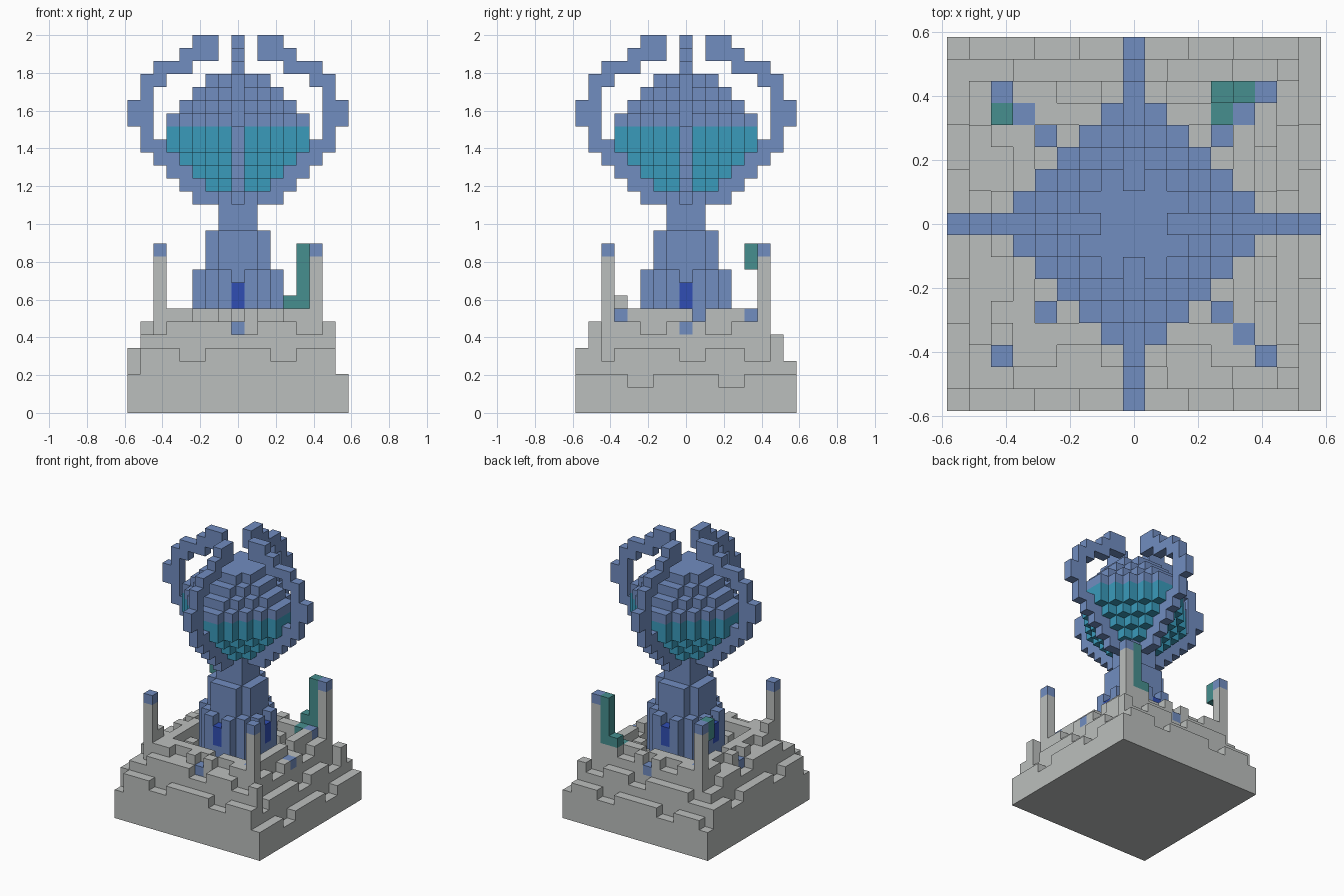
import bpy, bmesh
from mathutils import Vector

if "Cube" in bpy.data.objects:
    bpy.data.objects.remove(bpy.data.objects["Cube"], do_unlink=True)

V = 2 / 29          # block edge length
grid = {}           # block position -> part name


def material(name, rgb):
    m = bpy.data.materials.new(name)
    m.use_nodes = True
    m.diffuse_color = (*rgb, 1)
    m.node_tree.nodes["Principled BSDF"].inputs["Base Color"].default_value = (*rgb, 1)
    return m


stone = material("grey stone", (0.50, 0.52, 0.51))
blue = material("soft blue metal", (0.165, 0.266, 0.527))
teal = material("teal glass", (0.042, 0.328, 0.497))
navy = material("deep blue door", (0.03, 0.076, 0.456))
green = material("green copper", (0.061, 0.275, 0.275))


def column(part, x, y, z0, z1):
    for z in range(z0, z1 + 1):
        grid[x, y, z] = part


def octagon(part, z, r):
    """One layer of stepped diamond with clipped tips."""
    for x in range(-r, r + 1):
        for y in range(-r, r + 1):
            if abs(x) + abs(y) <= r + 1:
                grid[x, y, z] = part


# Stepped stone base: each side has its own terrace heights, notched along its run
NOTCH = "01110011111001110"
SIDES = {(0, -1): (4, 6, 7), (1, 0): (2, 4, 6), (0, 1): (3, 5, 7), (-1, 0): (4, 6, 7)}
heights = {}
for x in range(-8, 9):
    for y in range(-8, 9):
        r = max(abs(x), abs(y))
        if abs(y) >= abs(x):
            side, t = (0, 1 if y > 0 else -1), x
        else:
            side, t = (1 if x > 0 else -1, 0), y
        if r >= 6:
            h = SIDES[side][8 - r] + int(NOTCH[(t + 8 + 3 * (8 - r)) % 17])
        elif r == 5:
            h = 7 + int(NOTCH[(t + 11) % 17])
        elif r == 4:
            h = 6 + int(abs(t) == 2)
        else:
            h = 6
        if abs(x) == abs(y) == 8:
            h = 3
        heights[x, y] = h

# Low sills in front of the side outlets, walls behind them
for dx, dy in SIDES:
    heights[dx * 6, dy * 6] = 6
    heights[dx * 7, dy * 7] = min(6, heights[dx * 7, dy * 7])
    heights[dx * 5, dy * 5] = 8
heights.update({(4, 6): 8, (5, 6): 8, (4, 5): 7, (-6, -5): 9})
for (x, y), h in heights.items():
    column("stone_base", x, y, 0, h - 1)

# Side outlets and diagonal conduits
for dx, dy in SIDES:
    column("conduits", dx * 6, dy * 6, 6, 6)
for sx in (-1, 1):
    for sy in (-1, 1):
        x, y = sx * 4, sy * 4
        grid.pop((x, y, 7), None)
        column("conduits", x, y, 6, 6)
        if (sx, sy) != (-1, -1):
            column("conduits", sx * 5, sy * 5, 7, 7)
        # Corner pillars with caps
        column("corner_pillars", sx * 6, sy * 6, 6, 11)
        column("pillar_caps", sx * 6, sy * 6, 12, 12)

# Copper pipes on the two back pillars
column("copper_pipes", 5, 6, 8, 12)
column("copper_pipes", 4, 6, 8, 8)
column("copper_pipes", 4, 5, 7, 7)
column("copper_pipes", -6, 5, 11, 12)

# Tapering tower with a door on each side
for z in range(6, 17):
    octagon("tower", z, 3 if z < 11 else 2 if z < 14 else 1)
for dx, dy in SIDES:
    del grid[dx * 3, dy * 3, 10]
    column("doors", dx * 3, dy * 3, 8, 9)

# Globe: glass lower half and metal dome
for z, r in enumerate((2, 3, 4, 5, 5, 5, 4, 3, 2), start=17):
    octagon("globe_glass" if z < 22 else "globe_dome", z, r)

# Four open claw arms around the globe: (inner, outer) reach per layer
ARM = [(2, 3), (3, 4), (4, 5), (5, 6), (6, 7), (7, 7), (7, 8), (7, 8),
       (7, 7), (6, 7), (4, 6), (2, 4), (2, 3)]
for dx, dy in SIDES:
    for z, (a, b) in enumerate(ARM, start=16):
        for d in range(a, b + 1):
            grid[dx * d, dy * d, z] = "claw_arms"

# Turn the blocks into one mesh per part, keeping only exposed faces
MATERIALS = {"stone_base": stone, "corner_pillars": stone, "conduits": blue,
             "pillar_caps": blue, "tower": blue, "globe_dome": blue,
             "claw_arms": blue, "globe_glass": teal, "doors": navy,
             "copper_pipes": green}
AXES = [Vector(a) for a in ((1, 0, 0), (0, 1, 0), (0, 0, 1))]
for part, mat in MATERIALS.items():
    bm = bmesh.new()
    for cell in [c for c, p in grid.items() if p == part]:
        centre = Vector(cell) + Vector((0, 0, 0.5))
        for i in range(3):
            for s in (-1, 1):
                n = AXES[i] * s
                if tuple(int(c + d) for c, d in zip(cell, n)) in grid:
                    continue
                u, w = AXES[(i + 1) % 3] * s, AXES[(i + 2) % 3]
                corners = (-u - w, u - w, u + w, w - u)
                bm.faces.new([bm.verts.new((centre + (n + c) / 2) * V) for c in corners])
    bmesh.ops.remove_doubles(bm, verts=bm.verts, dist=V / 100)
    mesh = bpy.data.meshes.new(part)
    bm.to_mesh(mesh)
    bm.free()
    mesh.materials.append(mat)
    bpy.context.collection.objects.link(bpy.data.objects.new(part, mesh))
